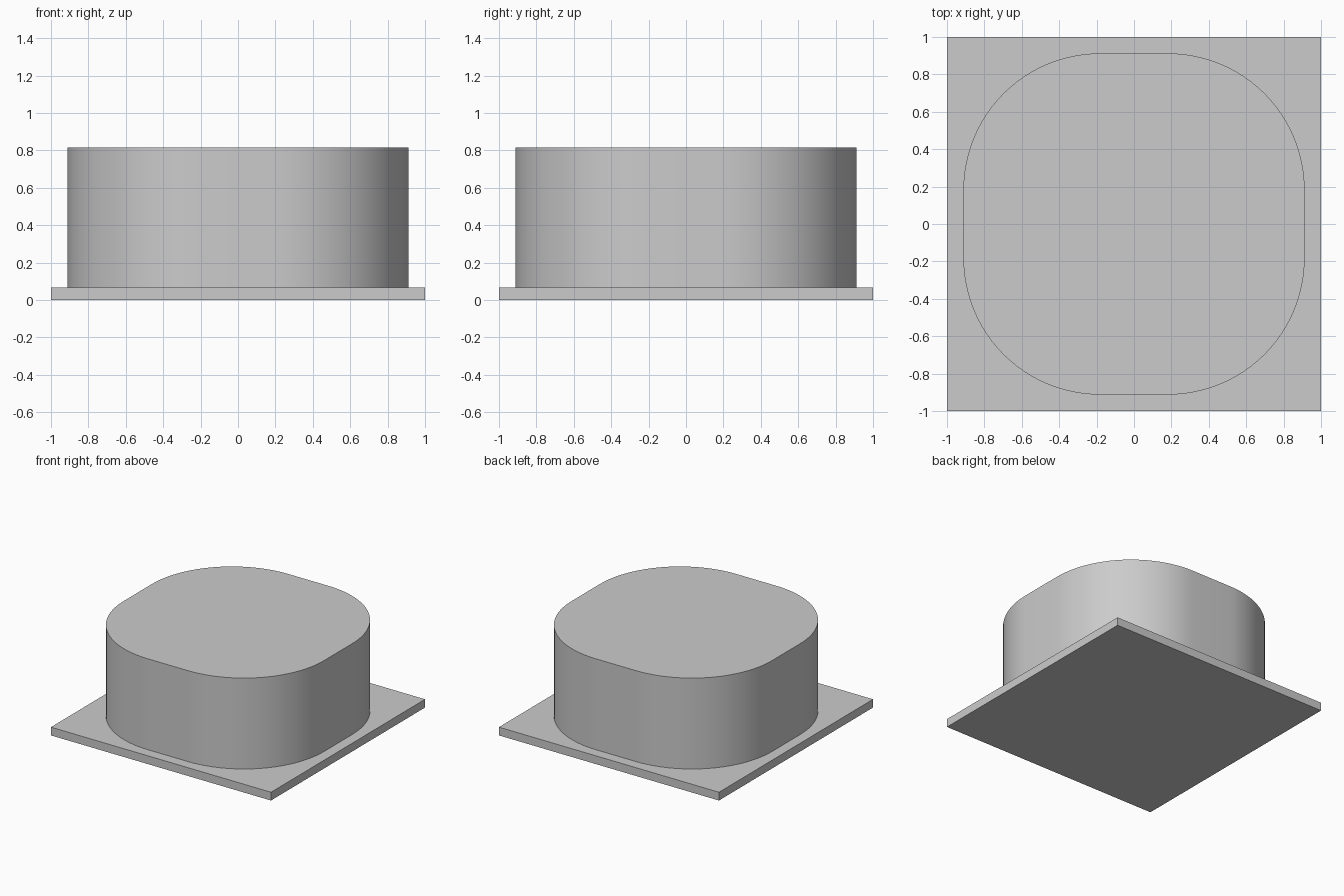
import bpy
import bmesh
from math import cos, sin, pi, radians

if "Cube" in bpy.data.objects:
    bpy.data.objects.remove(bpy.data.objects["Cube"], do_unlink=True)

GREY = (0.6, 0.6, 0.6, 1.0)
grey = bpy.data.materials.new("light grey")
grey.use_nodes = True
grey.diffuse_color = GREY
grey.node_tree.nodes["Principled BSDF"].inputs["Base Color"].default_value = GREY


def rounded_square(half, radius, steps):
    """Outline of a square with round corners, counter-clockwise."""
    inner = half - radius
    points = []
    for corner in range(4):
        mid = pi / 4 + corner * pi / 2
        sx = 1 if cos(mid) > 0 else -1
        sy = 1 if sin(mid) > 0 else -1
        for i in range(steps + 1):
            a = (corner + i / steps) * pi / 2
            points.append((sx * inner + radius * cos(a), sy * inner + radius * sin(a)))
    return points


def extrude_outline(name, outline, bottom, top):
    """Solid prism from an outline."""
    bm = bmesh.new()
    base = bm.faces.new([bm.verts.new((x, y, bottom)) for x, y in outline])
    lifted = bmesh.ops.extrude_face_region(bm, geom=[base], use_keep_orig=True)
    verts = [g for g in lifted["geom"] if isinstance(g, bmesh.types.BMVert)]
    bmesh.ops.translate(bm, verts=verts, vec=(0, 0, top - bottom))
    bmesh.ops.recalc_face_normals(bm, faces=bm.faces)
    mesh = bpy.data.meshes.new(name)
    bm.to_mesh(mesh)
    bm.free()
    mesh.materials.append(grey)
    obj = bpy.data.objects.new(name, mesh)
    bpy.context.collection.objects.link(obj)
    return obj


# Thin square base plate
extrude_outline("base_plate", [(-1, -1), (1, -1), (1, 1), (-1, 1)], 0, 0.068)

# Tall block with broad round corners
block = extrude_outline("rounded_block", rounded_square(0.912, 0.73, 24), 0.068, 0.815)
bpy.ops.object.select_all(action="DESELECT")
block.select_set(True)
bpy.context.view_layer.objects.active = block
bpy.ops.object.shade_smooth_by_angle(angle=radians(30))
